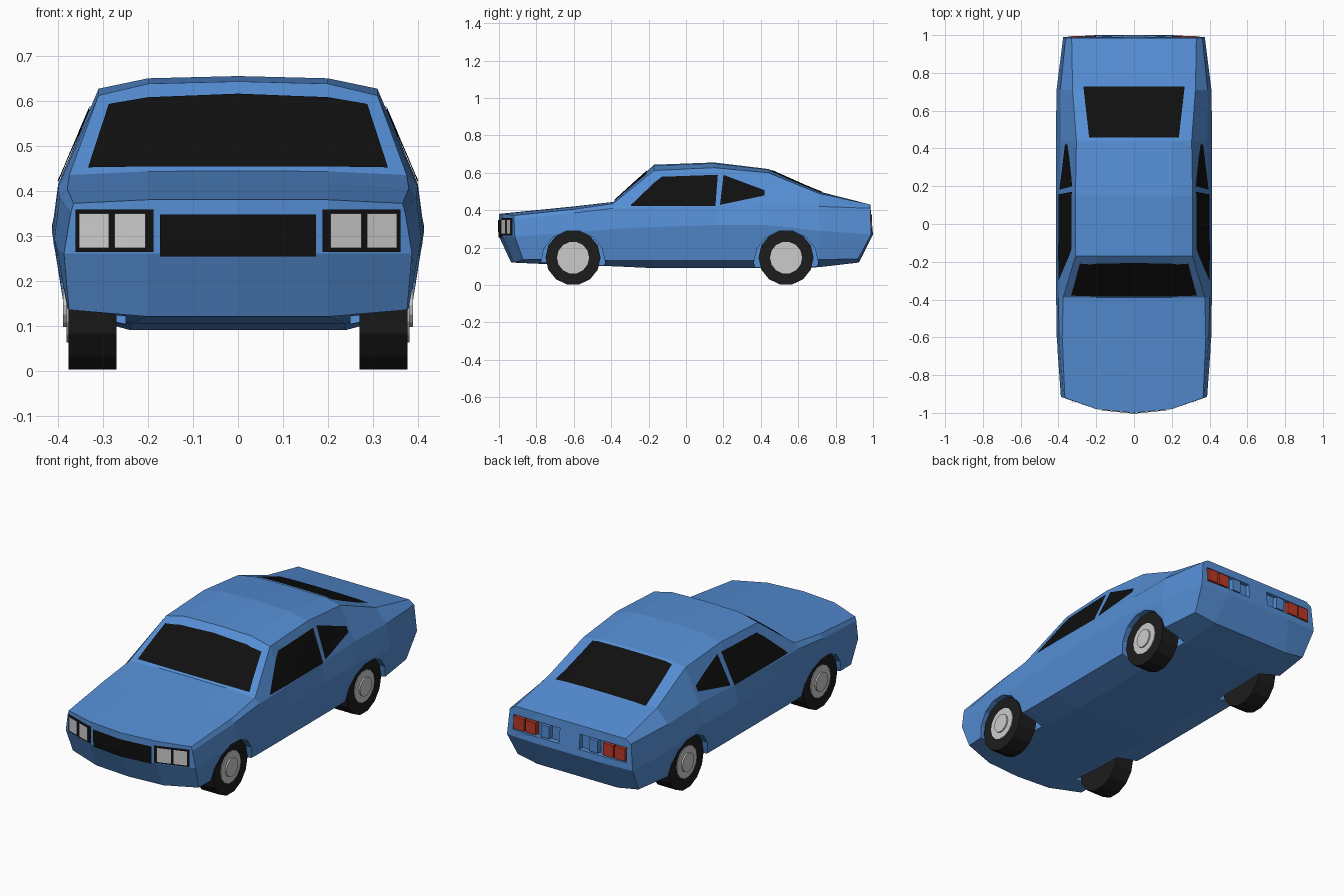
import bpy, bmesh, math
from mathutils import Vector, Matrix
from mathutils.bvhtree import BVHTree

if "Cube" in bpy.data.objects:
    bpy.data.objects.remove(bpy.data.objects["Cube"])


def material(name, r, g, b):
    m = bpy.data.materials.new(name)
    m.diffuse_color = (r, g, b, 1)
    m.use_nodes = True
    m.node_tree.nodes["Principled BSDF"].inputs["Base Color"].default_value = m.diffuse_color
    return m


BLUE = material("blue_paint", 0.09, 0.27, 0.66)
BLACK = material("black", 0.005, 0.005, 0.005)
RUBBER = material("rubber", 0.012, 0.012, 0.012)
RED = material("red_lens", 0.5, 0.04, 0.02)


def make(name, bm, mat=None):
    me = bpy.data.meshes.new(name)
    bm.to_mesh(me)
    bm.free()
    ob = bpy.data.objects.new(name, me)
    bpy.context.collection.objects.link(ob)
    if mat:
        me.materials.append(mat)
    return ob


def box(name, lo, hi, mat=None):
    lo, hi = Vector(lo), Vector(hi)
    bm = bmesh.new()
    bmesh.ops.create_cube(bm, size=1)
    bmesh.ops.scale(bm, vec=[abs(d) for d in hi - lo], verts=bm.verts)
    bmesh.ops.translate(bm, vec=(lo + hi) / 2, verts=bm.verts)
    return make(name, bm, mat)


def drum(name, r, x0, x1, y, z, sides, mat=None):
    bm = bmesh.new()
    rot = Matrix.Rotation(math.pi / 2, 4, 'Y')
    place = Matrix.Translation(((x0 + x1) / 2, y, z)) @ rot
    bmesh.ops.create_cone(bm, cap_ends=True, segments=sides, radius1=r, radius2=r,
                          depth=abs(x1 - x0), matrix=place)
    return make(name, bm, mat)


# Body half-sections: y, floor z, sill, widest, shoulder, roof/hood edge, crown z, centre z
SECTIONS = [
    (-.60, .105, (.385, .14), (.41, .28), (.397, .385), (.38, .405), .418, .42),
    (-.39, .10, (.385, .13), (.412, .30), (.40, .41), (.375, .435), .443, .444),
    (-.17, .09, (.385, .13), (.414, .31), (.40, .415), (.31, .612), .638, .643),
    (.15, .09, (.385, .13), (.414, .32), (.395, .42), (.31, .627), .65, .655),
    (.44, .09, (.385, .13), (.414, .32), (.385, .425), (.305, .60), .617, .62),
    (.71, .095, (.385, .135), (.41, .29), (.39, .42), (.325, .49), .497, .50),
]
nose = [(0, -.935, .12), (.2, -.92, .12), (.376, -.87, .135), (.387, -.915, .26),
        (.372, -.92, .35), (.366, -.92, .372), (.2, -.98, .38), (0, -1, .38)]
tail = [(0, .925, .12), (.24, .925, .12), (.36, .92, .14), (.375, .99, .27),
        (.362, .985, .41), (.33, .985, .43), (.2, .985, .43), (0, .985, .43)]
rings = [nose]
for y, zb, a, b, c, d, zm, zc in SECTIONS:
    rings.append([(0, y, zb), (.24, y, zb)] + [(x, y, z) for x, z in (a, b, c, d)]
                 + [(.2, y, zm), (0, y, zc)])
rings.append(tail)

faces = [[r[i], r[i + 1], q[i + 1], q[i]] for r, q in zip(rings, rings[1:]) for i in range(7)]
for p, q6, q7 in ((nose, (.2, -.98, .26), (0, -1, .26)), (tail, (.2, 1, .27), (0, 1, .27))):
    faces += [[p[5], p[4], p[3], q6, p[6]], [p[6], q6, q7, p[7]],
              [p[3], p[2], p[1], q6], [q6, p[1], p[0], q7]]
bm = bmesh.new()
for s in (1, -1):
    for f in faces:
        bm.faces.new([bm.verts.new((s * x, y, z)) for x, y, z in f])
bmesh.ops.remove_doubles(bm, verts=bm.verts, dist=1e-4)
bmesh.ops.recalc_face_normals(bm, faces=bm.faces)
SKIN = BVHTree.FromBMesh(bm)
body = make("body", bm, BLUE)


def cut(cutter):
    m = body.modifiers.new("cut", 'BOOLEAN')
    m.operation, m.solver, m.object = 'DIFFERENCE', 'EXACT', cutter
    bpy.context.view_layer.objects.active = body
    bpy.ops.object.modifier_apply(modifier=m.name)
    bpy.data.objects.remove(cutter)


RAYS = {
    'front': lambda u, v: ((u, -3, v), (0, 1, 0)),
    'right': lambda u, v: ((3, u, v), (-1, 0, 0)),
    'left': lambda u, v: ((-3, u, v), (1, 0, 0)),
    'top': lambda u, v: ((u, v, 3), (0, 0, -1)),
}


def panel(name, view, upper, lower, mat=None, lift=.004, n=3):
    """Sheet laid on the body between two outlines drawn in one view."""
    def refine(pts):
        pts = [Vector(p) for p in pts]
        return [a.lerp(b, i / n) for a, b in zip(pts, pts[1:]) for i in range(n)] + [pts[-1]]
    bm = bmesh.new()
    grid = []
    for a, b in zip(refine(upper), refine(lower)):
        col = []
        for j in range(n + 1):
            o, d = RAYS[view](*a.lerp(b, j / n))
            hit, nor, _, _ = SKIN.ray_cast(Vector(o), Vector(d))
            col.append(bm.verts.new(hit + nor * lift))
        grid.append(col)
    for c, e in zip(grid, grid[1:]):
        for j in range(n):
            f = bm.faces.new((c[j], c[j + 1], e[j + 1], e[j]))
            f.normal_update()
            if f.normal.dot(Vector(d)) > 0:
                f.normal_flip()
    return make(name, bm, mat)


def rect(x0, x1, z0, z1):
    return [(x0, z1), (x1, z1)], [(x0, z0), (x1, z0)]


# Windows and grille
panel("windscreen", 'front', [(-.287, .59), (-.2, .605), (0, .613), (.2, .605), (.287, .59)],
      [(-.333, .449), (-.2, .451), (0, .451), (.2, .451), (.333, .449)], BLACK)
panel("rear_window", 'top', [(-.268, .727), (-.2, .727), (.2, .727), (.268, .727)],
      [(-.237, .457), (-.2, .457), (.2, .457), (.237, .457)], BLACK)
panel("grille", 'front', [(-.173, .347), (0, .347), (.173, .347)],
      [(-.173, .255), (0, .255), (.173, .255)], BLACK)
for side in ('left', 'right'):
    panel(side + "_door_window", 'right' if side == 'right' else 'left',
          [(-.295, .425), (-.17, .545), (-.13, .577), (.15, .587), (.17, .587)],
          [(-.295, .42), (-.17, .42), (-.13, .42), (.15, .42), (.157, .42)], BLACK)
    panel(side + "_quarter_window", side, [(.20, .587), (.42, .505)],
          [(.182, .427), (.42, .477)], BLACK)

# Lamps, arches and wheels on both sides
for s, side in ((1, "right"), (-1, "left")):
    up, low = rect(.187, .36, .264, .358)
    panel(side + "_headlamp_frame", 'front', [(s * x, z) for x, z in up],
          [(s * x, z) for x, z in low], BLACK, .004, 8)
    for i, (x0, x1) in enumerate(((.202, .271), (.284, .350))):
        panel(f"{side}_headlamp_{i}", 'front', *rect(s * x0, s * x1, .273, .349), lift=.010)

    cut(box("recess", (s * .06, .968, .305), (s * .338, 1.1, .385)))
    for i, (x0, x1, mat) in enumerate(((.27, .332, RED), (.20, .262, RED), (.12, .17, BLUE))):
        box(f"{side}_tail_lamp_{i}", (s * x0, .96, .312), (s * x1, .995, .378), mat)

    for end, y in (("front", -.604), ("rear", .535)):
        cut(drum("arch", .172, s * .25, s * .6, y, .12, 14))
        drum(f"{side}_{end}_tyre", .147, s * .27, s * .377, y, .146, 14, RUBBER)
        drum(f"{side}_{end}_rim", .086, s * .3, s * .381, y, .146, 14)
        drum(f"{side}_{end}_hub", .05, s * .3, s * .389, y, .146, 14)
